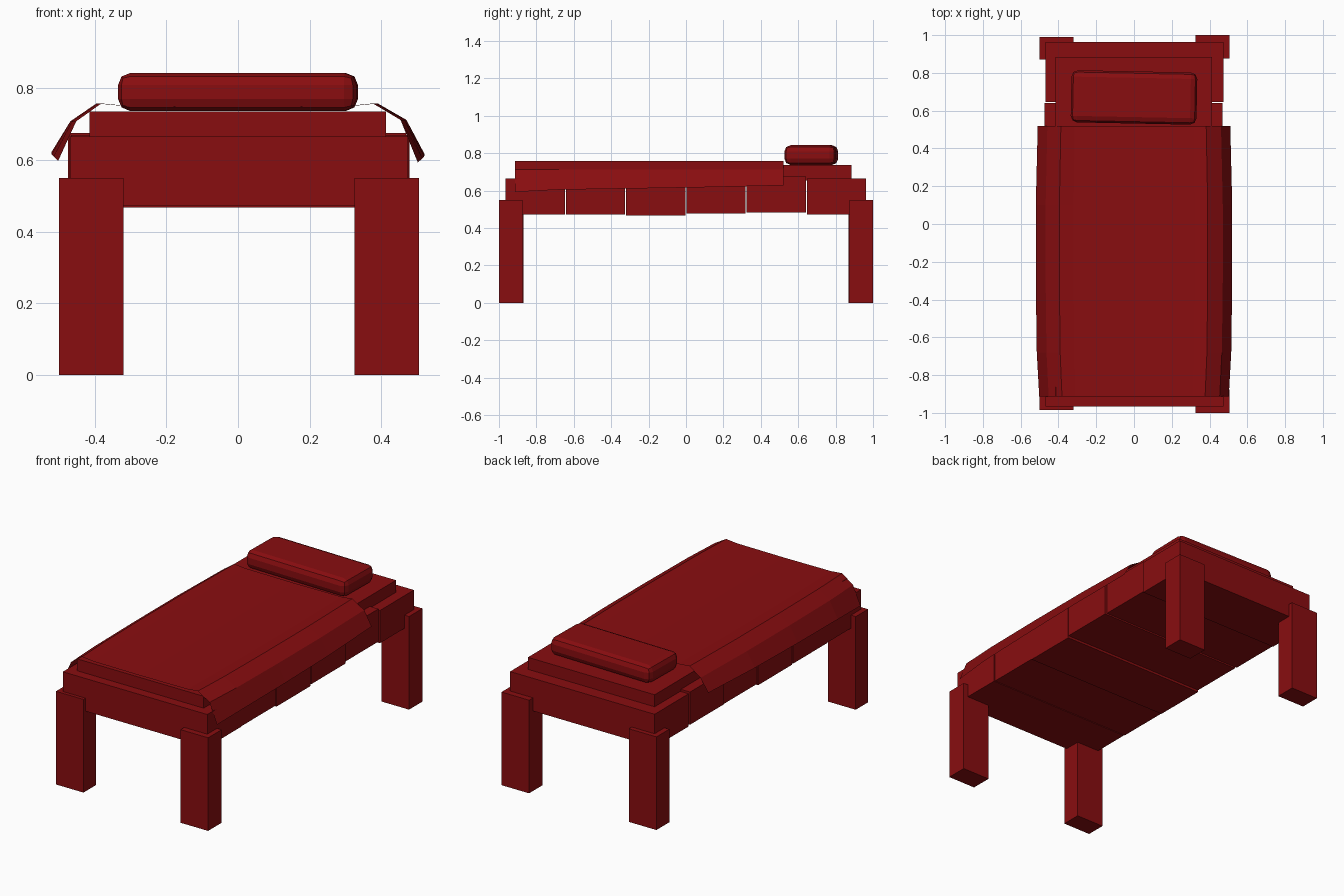
import bpy, bmesh
from mathutils import Matrix

if "Cube" in bpy.data.objects:
    bpy.data.objects.remove(bpy.data.objects["Cube"])

red = bpy.data.materials.new("dark_red")
red.diffuse_color = (0.25, 0.004, 0.005, 1)
red.use_nodes = True
red.node_tree.nodes["Principled BSDF"].inputs["Base Color"].default_value = red.diffuse_color


def add_object(name, bm):
    bmesh.ops.recalc_face_normals(bm, faces=bm.faces)
    mesh = bpy.data.meshes.new(name)
    bm.to_mesh(mesh)
    bm.free()
    mesh.materials.append(red)
    ob = bpy.data.objects.new(name, mesh)
    bpy.context.collection.objects.link(ob)
    return ob


def box(name, x, y, z):
    bm = bmesh.new()
    size = (x[1] - x[0], y[1] - y[0], z[1] - z[0])
    mid = (sum(x) / 2, sum(y) / 2, sum(z) / 2)
    bmesh.ops.create_cube(bm, size=1, matrix=Matrix.Translation(mid) @ Matrix.Diagonal((*size, 1)))
    return add_object(name, bm)


# Four chunky legs, placed slightly unevenly
box("front_left_leg", (-0.50, -0.32), (-0.985, -0.87), (0, 0.55))
box("front_right_leg", (0.325, 0.505), (-1.0, -0.875), (0, 0.55))
box("back_left_leg", (-0.50, -0.32), (0.87, 0.99), (0, 0.55))
box("back_right_leg", (0.325, 0.505), (0.875, 1.0), (0, 0.55))

# Six wide planks with small gaps and offsets
x_shift = [0.003, 0.0, 0.004, 0.006, -0.003, 0.003]
z_shift = [0.003, 0.003, -0.003, 0.007, 0.012, 0.002]
for i in range(6):
    y0 = -0.965 + i * 0.3222
    box(f"plank_{i + 1}", (-0.472 + x_shift[i], 0.472 + x_shift[i]),
        (y0, y0 + 0.317), (0.47 + z_shift[i], 0.663 + z_shift[i]))

# Mattress
box("mattress", (-0.415, 0.413), (-0.91, 0.885), (0.655, 0.736))

# Pillow: softly faceted cushion, slightly turned
pillow = box("pillow", (-0.333, 0.333), (-0.138, 0.138), (-0.053, 0.053))
bm = bmesh.new()
bm.from_mesh(pillow.data)
bmesh.ops.bevel(bm, geom=bm.edges[:], offset=0.034, segments=2, profile=0.5, affect='EDGES')
bm.to_mesh(pillow.data)
bm.free()
pillow.location = (0, 0.67, 0.79)
pillow.rotation_euler.z = -0.02

# Blanket: draped sheet lofted along y, flaring in the middle
profile = [(-0.52, 0.61), (-0.468, 0.708), (-0.395, 0.758), (-0.32, 0.751), (0, 0.749),
           (0.32, 0.751), (0.39, 0.758), (0.47, 0.712), (0.52, 0.605)]
# stations: y, width factor, extra height of the hanging edges
stations = [(-0.913, 0.965, -0.012), (-0.68, 0.99, 0.0), (-0.3, 1.0, 0.006),
            (0.1, 1.0, 0.013), (0.52, 0.98, 0.023)]
bm = bmesh.new()
rows = []
for y, width, lift in stations:
    rows.append([bm.verts.new((x * width, y, z + (lift if k in (0, 8) else 0)))
                 for k, (x, z) in enumerate(profile)])
for a, b in zip(rows, rows[1:]):
    for k in range(len(profile) - 1):
        bm.faces.new((a[k], a[k + 1], b[k + 1], b[k]))
blanket = add_object("blanket", bm)
if blanket.data.polygons[3].normal.z < 0:
    blanket.data.flip_normals()
